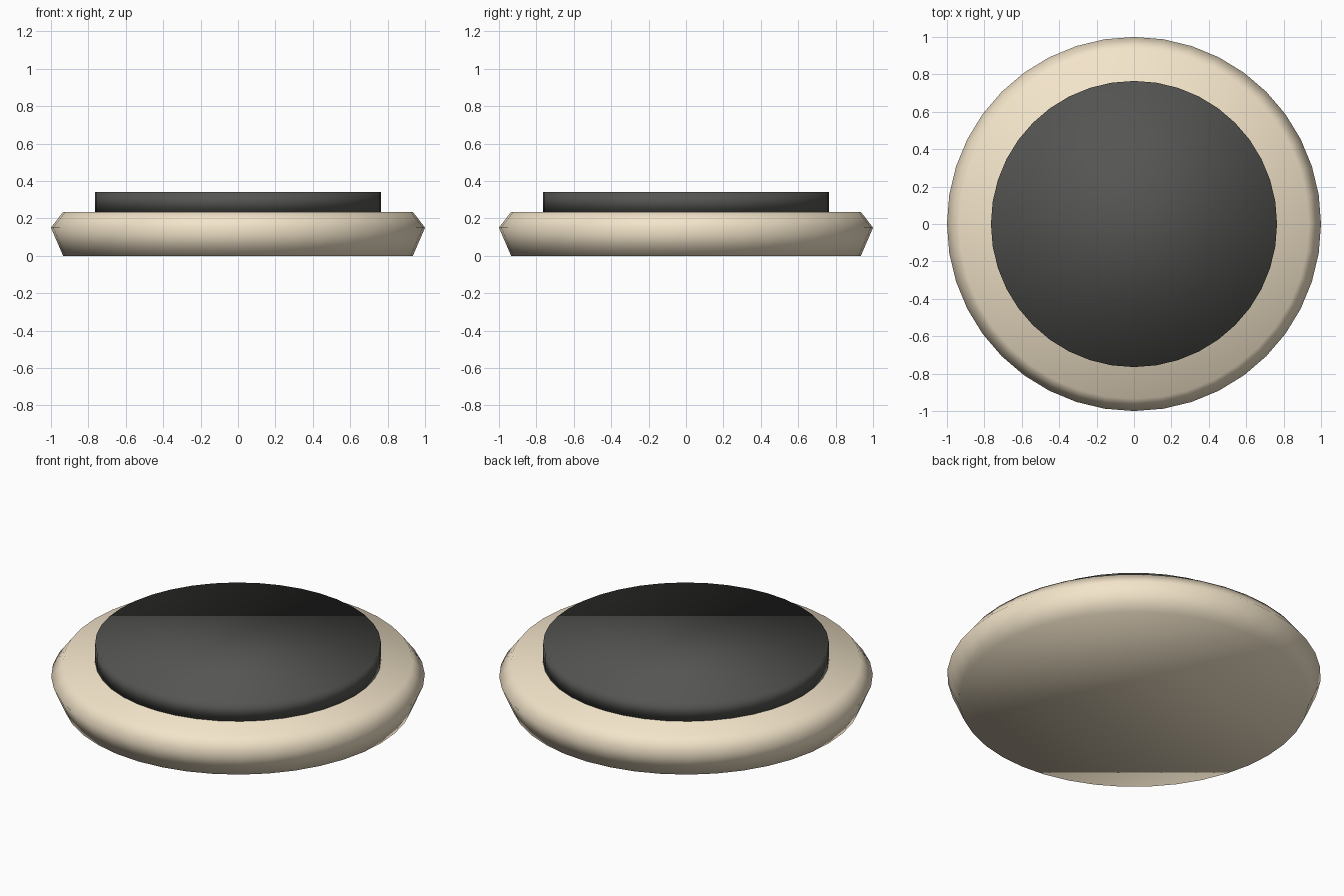
import bpy, bmesh
from math import sin, cos, tau

if "Cube" in bpy.data.objects:
    bpy.data.objects.remove(bpy.data.objects["Cube"])

SIDES = 40


def material(name, color):
    mat = bpy.data.materials.new(name)
    mat.diffuse_color = (*color, 1.0)
    mat.use_nodes = True
    mat.node_tree.nodes["Principled BSDF"].inputs["Base Color"].default_value = mat.diffuse_color
    return mat


def lathe_solid(name, profile, mat):
    """Stack of rings (radius, z) joined by quads and closed by flat caps."""
    bm = bmesh.new()
    rings = [[bm.verts.new((r * cos(tau * i / SIDES), r * sin(tau * i / SIDES), z))
              for i in range(SIDES)] for r, z in profile]
    for low, high in zip(rings, rings[1:]):
        for i in range(SIDES):
            j = (i + 1) % SIDES
            bm.faces.new((low[i], low[j], high[j], high[i]))
    bm.faces.new(rings[0][::-1])
    bm.faces.new(rings[-1])
    for face in bm.faces:
        face.smooth = True
    mesh = bpy.data.meshes.new(name)
    bm.to_mesh(mesh)
    bm.free()
    mesh.materials.append(mat)
    obj = bpy.data.objects.new(name, mesh)
    bpy.context.collection.objects.link(obj)
    return obj


# Cream body with a widest ridge partway up
lathe_solid("base", [(0.935, 0.0), (1.0, 0.15), (0.935, 0.235)],
            material("cream", (0.90, 0.78, 0.59)))

# Dark raised disc on top
lathe_solid("top_disc", [(0.765, 0.235), (0.765, 0.342)],
            material("charcoal", (0.09, 0.09, 0.085)))
